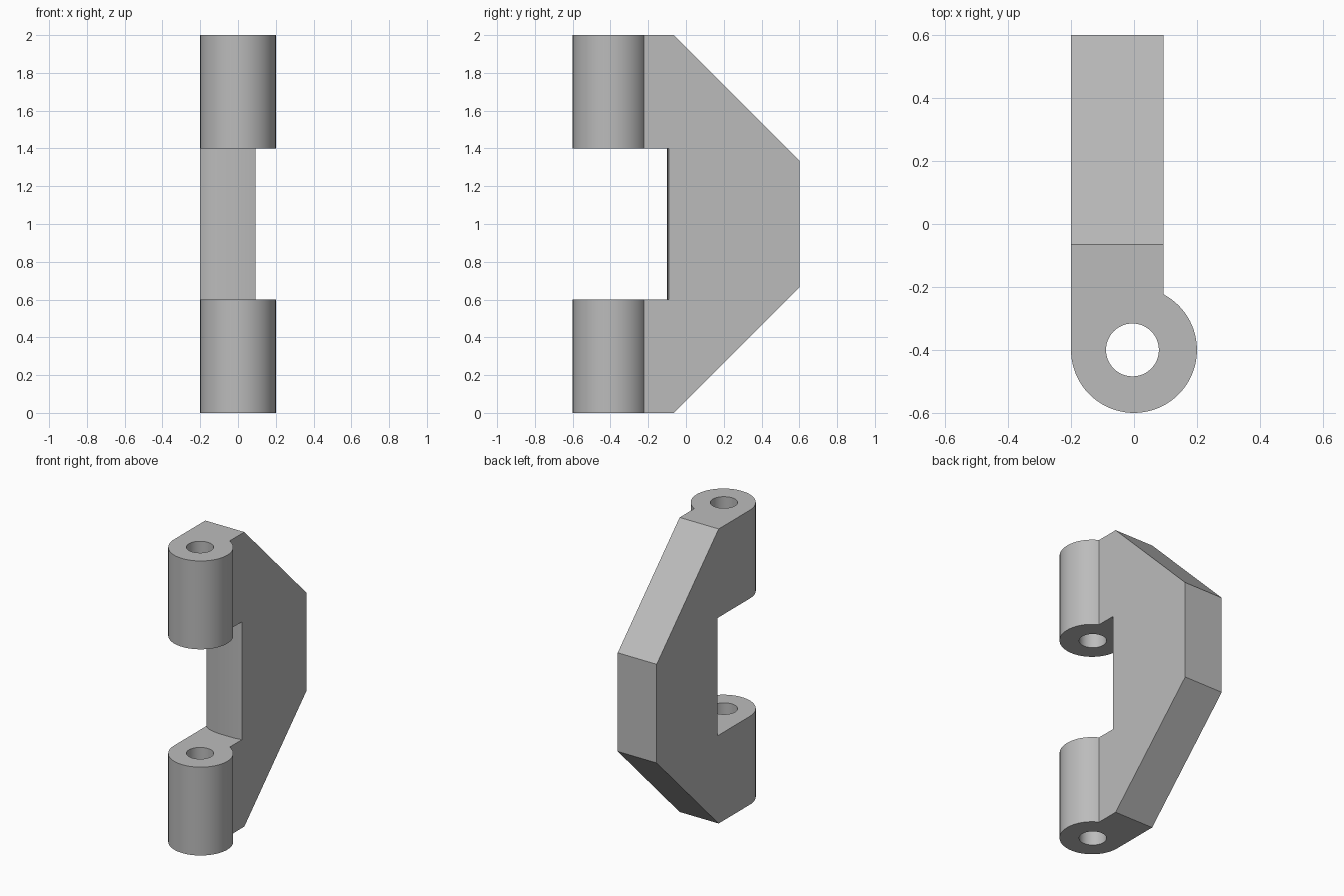
import bpy, bmesh
from math import sin, cos, pi, sqrt, radians

cube = bpy.data.objects.get("Cube")
if cube:
    bpy.data.objects.remove(cube, do_unlink=True)

GREY = (0.5, 0.5, 0.5, 1)
metal = bpy.data.materials.new("plain_grey")
metal.use_nodes = True
metal.diffuse_color = GREY
metal.node_tree.nodes["Principled BSDF"].inputs["Base Color"].default_value = GREY

R, AXIS_Y, SIDE, BACK = 0.2, -0.4, 0.093, 0.6


def prism(name, points, offset):
    """Extrude a closed 3D outline along an offset vector."""
    bm = bmesh.new()
    face = bm.faces.new([bm.verts.new(p) for p in points])
    new = bmesh.ops.extrude_face_region(bm, geom=[face])["geom"]
    bmesh.ops.translate(bm, vec=offset, verts=[v for v in new if isinstance(v, bmesh.types.BMVert)])
    bmesh.ops.recalc_face_normals(bm, faces=bm.faces)
    mesh = bpy.data.meshes.new(name)
    bm.to_mesh(mesh)
    bm.free()
    mesh.materials.append(metal)
    obj = bpy.data.objects.new(name, mesh)
    bpy.context.collection.objects.link(obj)
    return obj


def arc(cx, cy, r, start, end, n):
    angles = [start + (end - start) * i / n for i in range(n + 1)]
    return [(cx + r * cos(a), cy + r * sin(a)) for a in angles]


def upright(name, outline, z0, z1):
    return prism(name, [(x, y, z0) for x, y in outline], (0, 0, z1 - z0))


# Bracket body: round barrel running into a flat plate
join = sqrt(R * R - SIDE * SIDE)
from math import atan2
outline = [(SIDE, BACK), (-R, BACK)]
outline += arc(0, AXIS_Y, R, pi, 2 * pi + atan2(join, SIDE), 56)
bracket = upright("hinge_bracket", outline, 0, 2)

# Pin bore through both barrels
cutters = [upright("bore_cutter", arc(-0.005, AXIS_Y, 0.084, 0, 2 * pi, 48)[:-1], -0.1, 2.1)]

# Gap between the barrels, with a softly rounded inner wall
wall = [(0.3, -0.085), (SIDE, -0.091), (0.05, -0.098), (0, -0.1), (-0.08, -0.099),
        (-0.13, -0.092), (-0.17, -0.078), (-R, -0.055), (-0.3, 0.02)]
cutters.append(upright("gap_cutter", [(-0.3, -0.8), (0.3, -0.8)] + wall, 0.6, 1.4))

# Sloped back corners, mirrored top and bottom
for side, name in ((1, "upper_slope_cutter"), (-1, "lower_slope_cutter")):
    profile = [(-0.165, 1.1), (0.7, 0.235), (0.7, 1.1)]
    cutters.append(prism(name, [(-0.4, y, 1 + side * z) for y, z in profile], (0.8, 0, 0)))

bpy.context.view_layer.objects.active = bracket
for cutter in cutters:
    mod = bracket.modifiers.new(cutter.name, "BOOLEAN")
    mod.operation = "DIFFERENCE"
    mod.solver = "EXACT"
    mod.object = cutter
    bpy.ops.object.modifier_apply(modifier=mod.name)
    bpy.data.objects.remove(cutter, do_unlink=True)

# Smooth barrels and bore, crisp edges
bpy.ops.object.select_all(action="DESELECT")
bracket.select_set(True)
bpy.ops.object.shade_smooth_by_angle(angle=radians(30))
